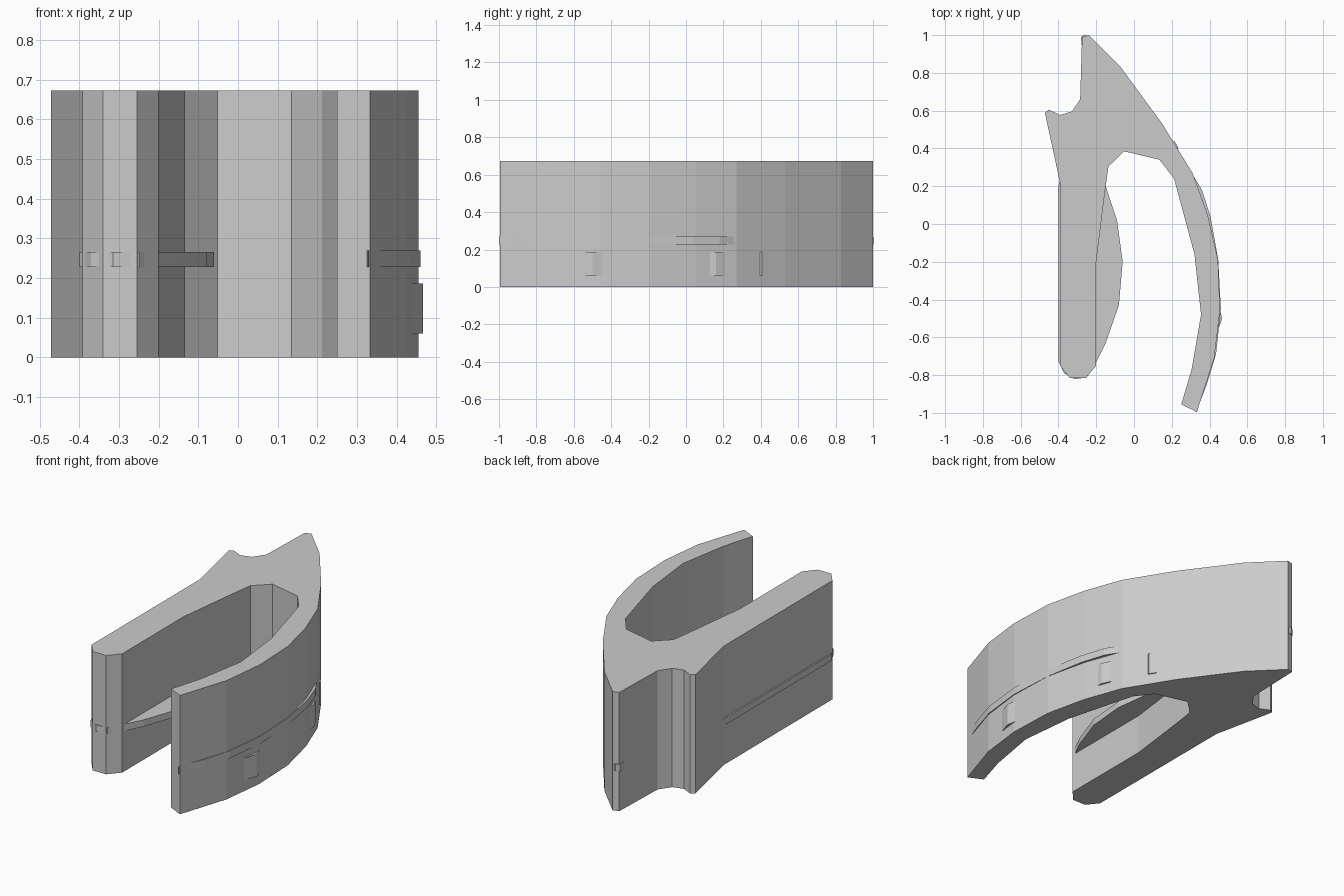
import bpy, bmesh

def prism(name, outline, z0, z1):
    """Extrude a plan outline straight up from z0 to z1."""
    mesh = bpy.data.meshes.new(name)
    bm = bmesh.new()
    face = bm.faces.new([bm.verts.new((x, y, z0)) for x, y in outline])
    top = bmesh.ops.extrude_face_region(bm, geom=[face])["geom"]
    bmesh.ops.translate(bm, vec=(0, 0, z1 - z0),
                        verts=[v for v in top if isinstance(v, bmesh.types.BMVert)])
    bmesh.ops.recalc_face_normals(bm, faces=bm.faces)
    bm.to_mesh(mesh)
    bm.free()
    ob = bpy.data.objects.new(name, mesh)
    bpy.context.collection.objects.link(ob)
    return ob

# Main body: straight leg, notched head and curved arm in one outline
leg_tip = [(-0.392, 0.22), (-0.392, -0.75), (-0.34, -0.815), (-0.255, -0.815), (-0.2, -0.75)]
inner = [(-0.2, -0.2), (-0.15, 0.2), (-0.135, 0.305), (-0.052, 0.385), (0.135, 0.34),
         (0.212, 0.24), (0.32, -0.16), (0.355, -0.48), (0.305, -0.77), (0.25, -0.955)]
outer = [(0.333, -0.995), (0.425, -0.71), (0.455, -0.46), (0.445, -0.19), (0.39, 0.05),
         (0.31, 0.27), (0.15, 0.53), (-0.07, 0.83), (-0.24, 1.0)]
notch = [(-0.275, 0.99), (-0.285, 0.66), (-0.33, 0.595), (-0.392, 0.577),
         (-0.45, 0.605), (-0.472, 0.59)]
prism("body", leg_tip + inner + outer + notch, 0, 0.673)

# Thin bowed band around the leg
prism("leg_band", [(-0.385, 0.27), (-0.4, 0.2), (-0.399, -0.73), (-0.37, -0.79),
                   (-0.315, -0.822), (-0.25, -0.812), (-0.22, -0.77), (-0.15, -0.63),
                   (-0.08, -0.43), (-0.06, -0.2), (-0.09, 0.02), (-0.15, 0.2),
                   (-0.25, 0.27)], 0.228, 0.266)

# Band inside the arm that just breaks through the outer faces
prism("arm_band", [(0.30, -0.90), (0.328, -1.0), (0.385, -0.85), (0.434, -0.69), (0.46, -0.45),
                   (0.446, -0.19), (0.43, -0.10), (0.405, 0.04), (0.36, 0.18), (0.30, 0.28),
                   (0.27, 0.25), (0.36, -0.1), (0.40, -0.46)], 0.228, 0.27)

# Small band at the head tip
prism("head_band", [(-0.27, 0.88), (-0.281, 0.99), (-0.26, 1.003), (-0.23, 0.99)], 0.228, 0.266)

# Raised pads on the outside of the arm
pads = [[(0.44, -0.58), (0.466, -0.5), (0.45, -0.43)],
        [(0.36, 0.08), (0.362, 0.16), (0.338, 0.21), (0.32, 0.18)],
        [(0.22, 0.35), (0.235, 0.405), (0.212, 0.44), (0.19, 0.42)]]
for i, pad in enumerate(pads):
    prism(f"arm_pad_{i + 1}", pad, 0.06, 0.186)
